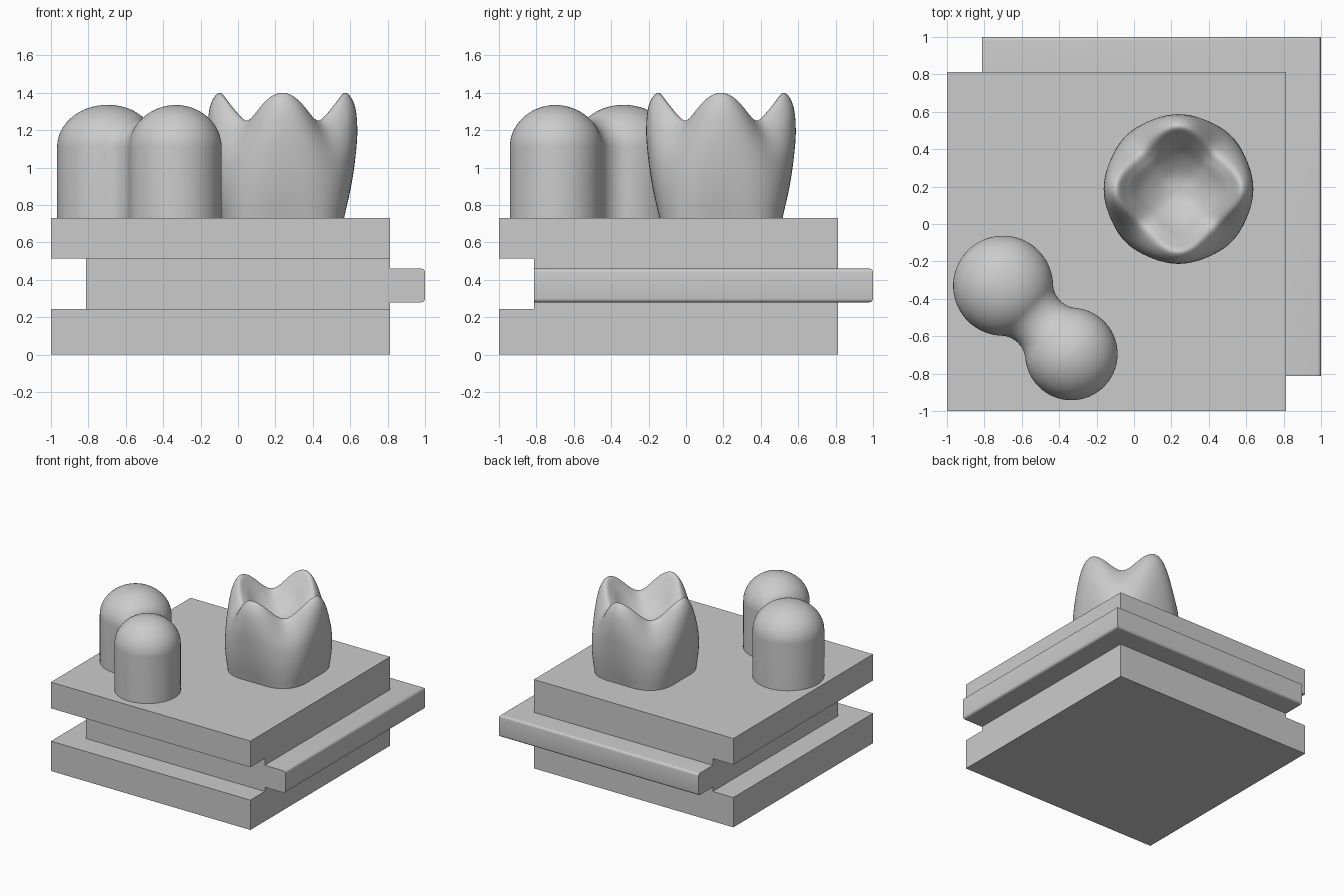
import bpy, bmesh
from math import sin, cos, pi, atan2, sqrt, radians
from mathutils import Vector

if "Cube" in bpy.data.objects:
    bpy.data.objects.remove(bpy.data.objects["Cube"], do_unlink=True)

grey = bpy.data.materials.new("plain grey")
grey.use_nodes = True
grey.diffuse_color = (0.6, 0.6, 0.6, 1)
grey.node_tree.nodes["Principled BSDF"].inputs["Base Color"].default_value = grey.diffuse_color


def add_object(name, bm):
    bmesh.ops.remove_doubles(bm, verts=bm.verts, dist=1e-5)
    bmesh.ops.recalc_face_normals(bm, faces=bm.faces)
    mesh = bpy.data.meshes.new(name)
    bm.to_mesh(mesh)
    bm.free()
    mesh.materials.append(grey)
    obj = bpy.data.objects.new(name, mesh)
    bpy.context.collection.objects.link(obj)
    return obj


def activate(obj):
    bpy.ops.object.select_all(action='DESELECT')
    obj.select_set(True)
    bpy.context.view_layer.objects.active = obj


def smooth(obj, angle=50):
    activate(obj)
    bpy.ops.object.shade_smooth_by_angle(angle=radians(angle))


def prism(outline, bottom, top):
    bm = bmesh.new()
    face = bm.faces.new([bm.verts.new((x, y, bottom)) for x, y in outline])
    moved = bmesh.ops.extrude_face_region(bm, geom=[face])["geom"]
    bmesh.ops.translate(bm, vec=(0, 0, top - bottom),
                        verts=[g for g in moved if isinstance(g, bmesh.types.BMVert)])
    bmesh.ops.recalc_face_normals(bm, faces=bm.faces)
    return bm


def skin(bm, rings, closed):
    """Bridge rows of points with quads."""
    rows = [[bm.verts.new(p) for p in ring] for ring in rings]
    for a, b in zip(rows, rows[1:]):
        for i in range(len(a) if closed else len(a) - 1):
            j = (i + 1) % len(a)
            bm.faces.new((a[i], a[j], b[j], b[i]))


LOW, EDGE, STEP, DECK = -1.0, 0.813, -0.813, 0.73

# Square block with a groove running along the front and right sides
block = add_object("base_block", prism(
    [(LOW, LOW), (EDGE, LOW), (EDGE, EDGE), (LOW, EDGE)], 0, DECK))
cutter = add_object("groove_cutter", prism(
    [(-1.2, -1.2), (1, -1.2), (1, STEP), (STEP, STEP), (STEP, 1), (-1.2, 1)], 0.245, 0.515))
cutter.hide_render = True
groove = block.modifiers.new("groove", 'BOOLEAN')
groove.object = cutter
groove.solver = 'EXACT'
activate(block)
bpy.ops.object.modifier_apply(modifier="groove")
bpy.data.objects.remove(cutter, do_unlink=True)

# Matching tongue along the back and left sides, its outer rims rounded
bm = prism([(1, STEP), (1, 1), (STEP, 1), (STEP, 0.7), (0.7, 0.7), (0.7, STEP)], 0.28, 0.46)
rims = [e for e in bm.edges if abs(e.verts[0].co.z - e.verts[1].co.z) < 0.01
        and (all(v.co.x > 0.99 for v in e.verts) or all(v.co.y > 0.99 for v in e.verts))]
bmesh.ops.bevel(bm, geom=rims, offset=0.02, segments=4, profile=0.5, affect='EDGES')
smooth(add_object("tongue", bm), 35)

# Double peg: two domed posts joined by a filleted neck
start, end = Vector((-0.70, -0.33)), Vector((-0.335, -0.695))
span, r1, r2, fillet = (end - start).length, 0.267, 0.247, 0.135
axis = (end - start).normalized()
side = Vector((-axis.y, axis.x))
d1, d2 = r1 + fillet, r2 + fillet
ct = (d1 * d1 - d2 * d2 + span * span) / (2 * span)
ch = sqrt(d1 * d1 - ct * ct)
a1, a2 = atan2(ch, ct), atan2(ch, ct - span)


def arc(t, h, r, a, b, n):
    return [(t + r * cos(a + (b - a) * i / n), h + r * sin(a + (b - a) * i / n))
            for i in range(n + 1)]


outline = (arc(0, 0, r1, pi, a1, 36) + arc(ct, ch, fillet, a1 + pi, a2 + pi, 16)[1:]
           + arc(span, 0, r2, a2, 0, 36)[1:])
SHOULDER, DOME = 1.11, 0.225
rings = []
for t, w in outline:
    w = max(w, 0.0)
    mix = min(max(t / span, 0), 1)
    rise = w * DOME / (r1 + (r2 - r1) * mix)
    mid = start + axis * t
    section = [(w, DECK - 0.01)]
    section += [(w * cos(pi * k / 32), SHOULDER + rise * sin(pi * k / 32)) for k in range(33)]
    section += [(-w, DECK - 0.01)]
    rings.append([(mid.x + side.x * s, mid.y + side.y * s, z) for s, z in section])
bm = bmesh.new()
skin(bm, rings, False)
smooth(add_object("double_peg", bm))

# Four-pointed crown: blends a cusp profile into a valley profile
cusp = [(.325, .72), (.363, .88), (.388, 1.04), (.4, 1.2), (.385, 1.335), (.335, 1.4),
        (.275, 1.33), (.19, 1.21), (.09, 1.13), (0, 1.11)]
valley = [(.38, .72), (.396, .84), (.4, .95), (.385, 1.07), (.34, 1.18), (.28, 1.25),
          (.22, 1.225), (.15, 1.165), (.075, 1.12), (0, 1.11)]


def spline(points, steps=7):
    pts = [Vector(p) for p in points]
    pts = [2 * pts[0] - pts[1]] + pts + [Vector((-pts[-2].x, pts[-2].y))]
    out = []
    for p, q, r, s in zip(pts, pts[1:], pts[2:], pts[3:]):
        for k in range(steps):
            u = k / steps
            out.append(0.5 * (2 * q + (r - p) * u + (2 * p - 5 * q + 4 * r - s) * u * u
                              + (3 * q - p - 3 * r + s) * u ** 3))
    return out + [pts[-2]]


rings = []
for a, b in zip(spline(cusp), spline(valley)):
    ring = []
    for i in range(96):
        angle = 2 * pi * i / 96
        p = b.lerp(a, (1 + cos(4 * angle)) / 2)
        ring.append((0.238 + p.x * cos(angle), 0.187 + p.x * sin(angle), p.y))
    rings.append(ring)
bm = bmesh.new()
skin(bm, rings, True)
smooth(add_object("crown", bm), 80)
